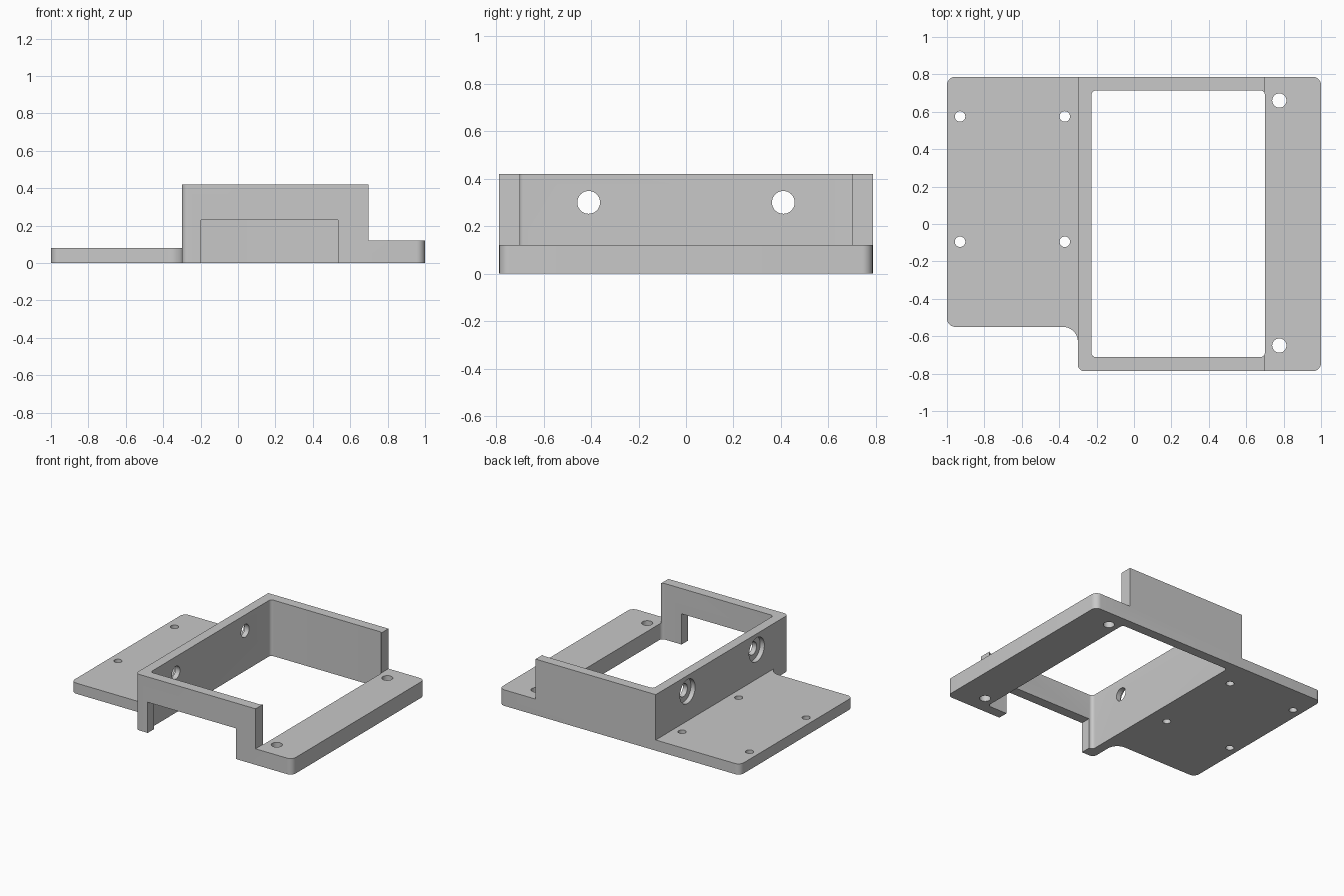
import bpy, bmesh
from math import pi, sin, cos
from mathutils import Matrix, Vector

if "Cube" in bpy.data.objects:
    bpy.data.objects.remove(bpy.data.objects["Cube"], do_unlink=True)

GREY = (0.58, 0.58, 0.58, 1)
grey = bpy.data.materials.new("grey")
grey.use_nodes = True
grey.diffuse_color = GREY
grey.node_tree.nodes["Principled BSDF"].inputs["Base Color"].default_value = GREY


def add_object(name, bm):
    bmesh.ops.recalc_face_normals(bm, faces=bm.faces)
    mesh = bpy.data.meshes.new(name)
    bm.to_mesh(mesh)
    bm.free()
    mesh.materials.append(grey)
    obj = bpy.data.objects.new(name, mesh)
    bpy.context.collection.objects.link(obj)
    return obj


def slab(name, corners, z0, z1, steps=10):
    """Extrude a right-angled outline of (x, y, corner radius) from z0 to z1."""
    pts = []
    for i, (x, y, r) in enumerate(corners):
        p = Vector((x, y))
        if r == 0:
            pts.append(p)
            continue
        a = (Vector(corners[i - 1][:2]) - p).normalized()
        b = (Vector(corners[(i + 1) % len(corners)][:2]) - p).normalized()
        for k in range(steps + 1):
            t = k / steps * pi / 2
            pts.append(p + r * (a * (1 - sin(t)) + b * (1 - cos(t))))
    bm = bmesh.new()
    face = bm.faces.new([bm.verts.new((p.x, p.y, z0)) for p in pts])
    top = bmesh.ops.extrude_face_region(bm, geom=[face], use_keep_orig=True)["geom"]
    verts = [g for g in top if isinstance(g, bmesh.types.BMVert)]
    bmesh.ops.translate(bm, verts=verts, vec=(0, 0, z1 - z0))
    return add_object(name, bm)


def box(name, x0, x1, y0, y1, z0, z1, r=0):
    return slab(name, [(x0, y0, r), (x1, y0, r), (x1, y1, r), (x0, y1, r)], z0, z1)


def pin(name, centre, radius, length, axis="Z"):
    bm = bmesh.new()
    turn = Matrix.Rotation(pi / 2 if axis == "X" else 0, 4, "Y")
    bmesh.ops.create_cone(bm, cap_ends=True, segments=40, radius1=radius, radius2=radius,
                          depth=length, matrix=Matrix.Translation(centre) @ turn)
    return add_object(name, bm)


def combine(target, tool, operation):
    mod = target.modifiers.new(tool.name, "BOOLEAN")
    mod.operation, mod.solver, mod.object = operation, "EXACT", tool
    bpy.context.view_layer.objects.active = target
    bpy.ops.object.modifier_apply(modifier=mod.name)
    bpy.data.objects.remove(tool, do_unlink=True)


D = 0.787  # half depth

# Main block, stepped down to a low flange on the left side
bracket = slab("mounting_bracket", [(-0.3, -D, 0.035), (1, -D, 0.045), (1, D, 0.045), (-0.3, D, 0)], 0, 0.42)
combine(bracket, box("flange_step", 0.697, 1.2, -1, 1, 0.12, 0.6), "DIFFERENCE")

# Thin side plate with a concave fillet where it meets the block
plate = slab("side_plate", [(-0.26, D, 0), (-1, D, 0.045), (-1, -0.55, 0.045),
                            (-0.3, -0.55, 0.08), (-0.3, -0.65, 0), (-0.26, -0.65, 0)], 0, 0.08)
combine(bracket, plate, "UNION")

# Open middle and the notch under the front wall
combine(bracket, box("opening", -0.228, 0.7, -0.712, 0.714, -0.2, 0.6, 0.025), "DIFFERENCE")
combine(bracket, box("front_notch", -0.198, 0.535, -1, -0.6, -0.2, 0.23), "DIFFERENCE")

# Screw holes in the side plate
for x in (-0.93, -0.37):
    for y in (-0.095, 0.575):
        combine(bracket, pin("plate_hole", (x, y, 0), 0.028, 0.5), "DIFFERENCE")

# Larger screw holes in the flange
for y in (-0.65, 0.66):
    combine(bracket, pin("flange_hole", (0.777, y, 0), 0.038, 0.5), "DIFFERENCE")

# Counterbored holes through the side wall
for y in (-0.41, 0.41):
    combine(bracket, pin("wall_hole", (-0.27, y, 0.3), 0.048, 0.3, "X"), "DIFFERENCE")
    combine(bracket, pin("counterbore", (-0.36, y, 0.3), 0.09, 0.19, "X"), "DIFFERENCE")

bpy.ops.object.select_all(action="DESELECT")
bracket.select_set(True)
bpy.context.view_layer.objects.active = bracket
bpy.ops.object.shade_smooth_by_angle(angle=pi / 6)
